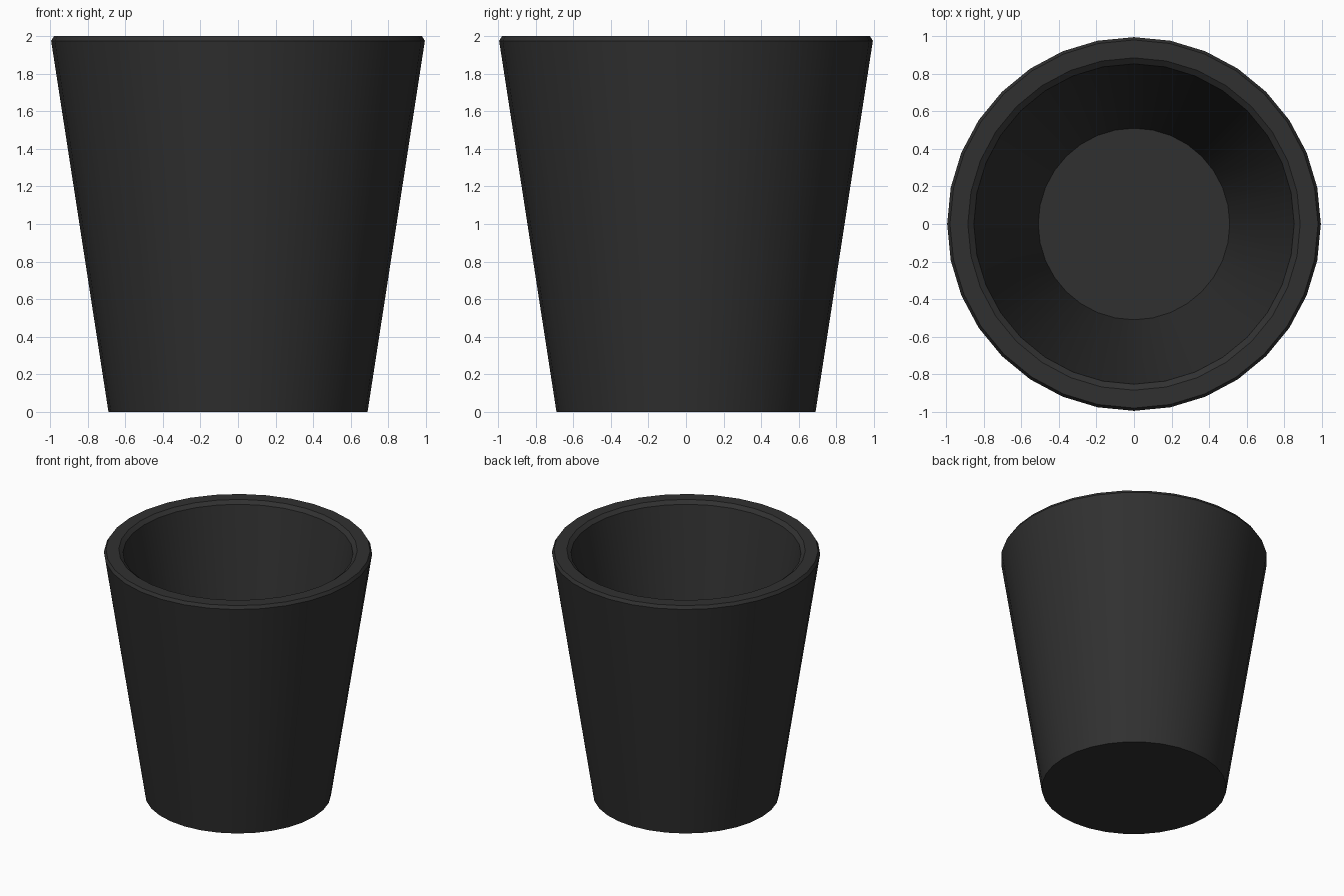
import bpy
import bmesh
import math

if "Cube" in bpy.data.objects:
    bpy.data.objects.remove(bpy.data.objects["Cube"])

SIDES = 32

# Cross-section (radius, height): outer wall, chamfered rim, inner wall, floor
PROFILE = [(0.69, 0.0), (0.995, 1.975), (0.98, 2.0),
           (0.885, 2.0), (0.853, 1.975), (0.51, 0.14)]

bm = bmesh.new()
rings = []
for r, z in PROFILE:
    rings.append([bm.verts.new((r * math.cos(2 * math.pi * i / SIDES),
                                r * math.sin(2 * math.pi * i / SIDES), z))
                  for i in range(SIDES)])

# Walls and rim
for low, high in zip(rings, rings[1:]):
    for i in range(SIDES):
        j = (i + 1) % SIDES
        bm.faces.new((low[i], low[j], high[j], high[i]))

# Underside and inner floor
bm.faces.new(rings[0][::-1])
bm.faces.new(rings[-1])

mesh = bpy.data.meshes.new("tapered_pot")
bm.to_mesh(mesh)
bm.free()
pot = bpy.data.objects.new("tapered_pot", mesh)
bpy.context.collection.objects.link(pot)

# Dark finish
mat = bpy.data.materials.new("dark_grey")
mat.diffuse_color = (0.03, 0.03, 0.03, 1)
mat.use_nodes = True
mat.node_tree.nodes["Principled BSDF"].inputs["Base Color"].default_value = mat.diffuse_color
mesh.materials.append(mat)

# Smooth walls, sharp rim edges
bpy.context.view_layer.objects.active = pot
pot.select_set(True)
bpy.ops.object.shade_smooth_by_angle(angle=math.radians(25))
